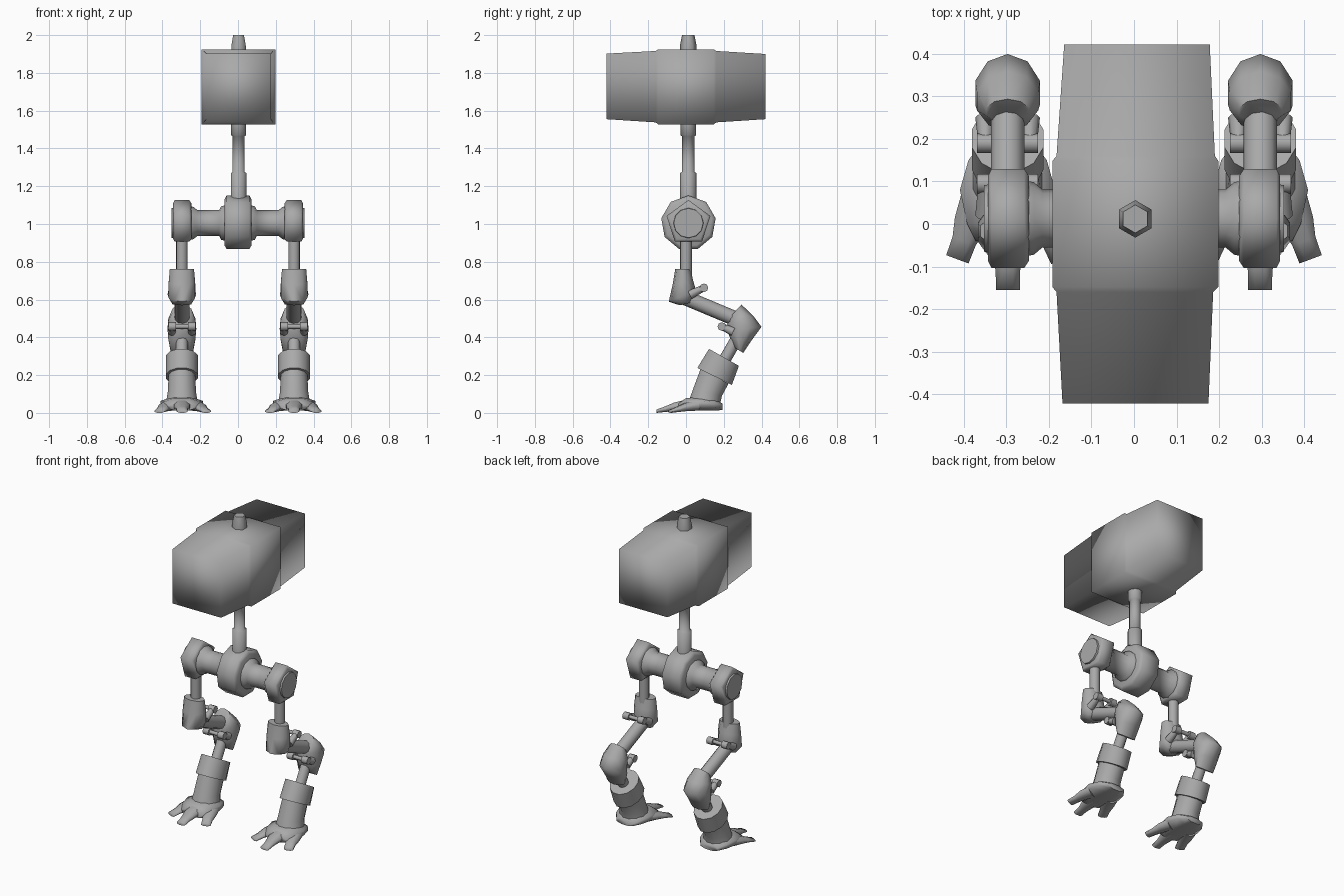
import bpy, bmesh, math
from mathutils import Vector as V

if "Cube" in bpy.data.objects:
    bpy.data.objects.remove(bpy.data.objects["Cube"])

grey = bpy.data.materials.new("plain_grey")
grey.diffuse_color = (0.4, 0.4, 0.4, 1)
grey.use_nodes = True
grey.node_tree.nodes["Principled BSDF"].inputs["Base Color"].default_value = grey.diffuse_color
LEG_X = 0.297


def ring(c, u, v, n=8, flat=True):
    """Polygon ring with half axes u and v; flat puts sides, not corners, on the axes."""
    c, u, v = V(c), V(u), V(v)
    k = 1 / math.cos(math.pi / n) if flat else 1
    off = math.pi / n if flat else 0
    return [c + k * (u * math.cos(off + math.tau * i / n) + v * math.sin(off + math.tau * i / n))
            for i in range(n)]


def section(front, back, hw, n=10, x=LEG_X):
    """Limb cross-section given by its front and back points (y, z) and half width."""
    f, b = V((x, *front)), V((x, *back))
    return ring((f + b) / 2, (hw, 0, 0), (b - f) / 2, n)


def loft(name, rings, mirror=False, angle=75):
    bm = bmesh.new()
    rows = [[bm.verts.new(p) for p in r] for r in rings]
    n = len(rows[0])
    for a, b in zip(rows, rows[1:]):
        for i in range(n):
            j = (i + 1) % n
            bm.faces.new((a[i], a[j], b[j], b[i]))
    bm.faces.new(rows[0])
    bm.faces.new(rows[-1])
    bmesh.ops.recalc_face_normals(bm, faces=bm.faces)
    me = bpy.data.meshes.new(name)
    bm.to_mesh(me)
    bm.free()
    ob = bpy.data.objects.new(name, me)
    bpy.context.collection.objects.link(ob)
    me.materials.append(grey)
    bpy.ops.object.select_all(action='DESELECT')
    ob.select_set(True)
    bpy.context.view_layer.objects.active = ob
    if angle >= 180:
        bpy.ops.object.shade_smooth()
    else:
        bpy.ops.object.shade_smooth_by_angle(angle=math.radians(angle))
    if mirror:
        ob.modifiers.new("mirror", 'MIRROR')
    return ob


def rod(name, a, b, r, r2=None, n=10, mirror=False):
    a, b = V(a), V(b)
    d = (b - a).normalized()
    u = d.orthogonal().normalized()
    w = d.cross(u)
    r2 = r if r2 is None else r2
    return loft(name, [ring(a, u * r, w * r, n, False), ring(b, u * r2, w * r2, n, False)], mirror)


def x_turned(name, profile, n, cy=0.013, cz=1.005, mirror=False, angle=75):
    """Turned part along x from (x, radius) pairs, one corner pointing up."""
    return loft(name, [ring((x, cy, cz), (0, 0, r), (0, r, 0), n, False) for x, r in profile],
                mirror, angle)


# Body box: tapered ends with a wider middle band
rows = [(-.422, -.168, .175, 1.555, 1.902), (-.16, -.182, .186, 1.538, 1.916),
        (-.148, -.192, .198, 1.528, 1.924), (.148, -.192, .198, 1.528, 1.924),
        (.16, -.182, .19, 1.538, 1.916), (.422, -.164, .178, 1.555, 1.9)]
loft("body_box", [[V((a, y, z0)), V((b, y, z0)), V((b, y, z1)), V((a, y, z1))]
                  for y, a, b, z0, z1 in rows], angle=180)

# Top stub and neck
CY = 0.012


def z_turned(name, profile, n):
    loft(name, [ring((0.003, CY, z), (0, r, 0), (r, 0, 0), n, False) for z, r in profile])


z_turned("top_stub", [(1.90, .044), (1.945, .044), (2.0, .033)], 6)
z_turned("neck", [(1.1, .043), (1.27, .043), (1.275, .034), (1.465, .034),
                  (1.47, .042), (1.54, .042)], 10)

# Central hub and axle between the hips
x_turned("hub", [(-.072, .125), (-.06, .146), (.06, .146), (.072, .125)], 9)
x_turned("axle", [(.05, .095), (.088, .09), (.1, .068), (.215, .068), (.235, .085), (.26, .09)],
         12, mirror=True)

# Hips: five-sided blocks with round caps
x_turned("hip_block", [(.247, .105), (.258, .122), (.335, .122), (.343, .105)], 5, mirror=True)
x_turned("hip_cap", [(.33, .082), (.353, .078)], 12, mirror=True)

# Upper leg and knee cup
rod("upper_leg", (LEG_X, 0, .94), (LEG_X, 0, .7), .031, mirror=True)
loft("knee_cup", [section((-.055, .762), (.022, .762), .064),
                  section((-.068, .68), (.035, .70), .07),
                  section((-.088, .59), (.05, .645), .07),
                  section((-.03, .57), (.03, .585), .05)], True)

# Rod between knee and hock
rod("middle_leg", (LEG_X, -.01, .612), (LEG_X, .27, .495), .04, mirror=True)

# Hock cup
loft("hock_cup", [section((.235, .51), (.292, .572), .05),
                  section((.222, .475), (.355, .51), .072),
                  section((.222, .437), (.395, .455), .076),
                  section((.235, .40), (.345, .385), .072),
                  section((.258, .345), (.302, .318), .06)], True)

# Joint prongs with a cross pin on the knee and hock
for part, base, tip in (("knee", (.02, .625), (.095, .662)), ("hock", (.25, .43), (.19, .457))):
    for dx in (-.052, .052):
        x = LEG_X + dx
        rod(part + "_prong", (x, *base), (x, *tip), .024, .017, 8, True)
        rod(part + "_knob", (x - .02, *tip), (x + .02, *tip), .023, n=8, mirror=True)
    rod(part + "_pin", (LEG_X - .05, *tip), (LEG_X + .05, *tip), .012, n=8, mirror=True)

# Shin rod, wide collar and ankle
rod("shin_rod", (LEG_X, .29, .43), (LEG_X, .17, .22), .032, mirror=True)
loft("shin_collar", [section((.122, .339), (.28, .249), .084, 12),
                     section((.06, .238), (.243, .148), .084, 12)], True)
loft("ankle", [section((.078, .235), (.225, .155), .07, 12),
               section((.035, .12), (.19, .09), .075, 12),
               section((.018, .07), (.18, .045), .083, 12)], True)


# Foot: low palm and three splayed toes
def flat_ring(y, hw, z0, z1):
    return ring((LEG_X, y, (z0 + z1) / 2), (hw, 0, 0), (0, 0, (z1 - z0) / 2))


loft("palm", [flat_ring(.192, .06, .015, .05), flat_ring(.15, .092, .012, .075),
              flat_ring(.08, .112, .012, .085), flat_ring(0, .095, .012, .078),
              flat_ring(-.04, .075, .012, .05)], True)
for side, base, tip in (("outer", (.065, .06), (.118, -.083)), ("middle", (0, 0), (-.001, -.155)),
                        ("inner", (-.065, .06), (-.128, -.083))):
    a, b = V((LEG_X + base[0], base[1], 0)), V((LEG_X + tip[0], tip[1], 0))
    w = (b - a).normalized().cross(V((0, 0, 1)))
    loft(side + "_toe", [ring(a.lerp(b, t) + V((0, 0, (z0 + z1) / 2)), w * hw,
                              V((0, 0, (z1 - z0) / 2)))
                         for t, hw, z0, z1 in ((0, .045, .012, .07), (.4, .04, .01, .055),
                                               (.7, .029, .005, .035), (1, .028, 0, .018))], True)
